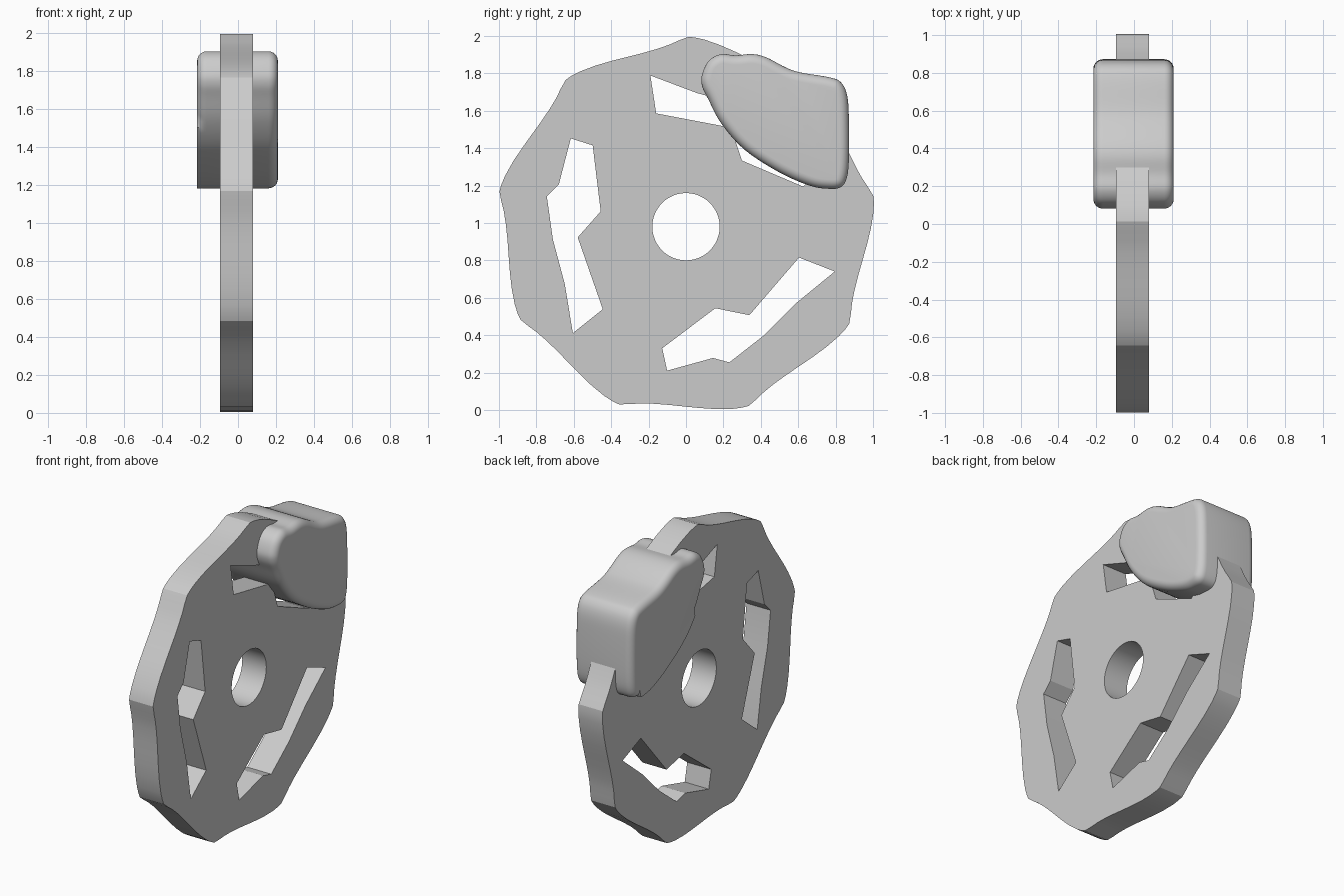
import bpy, bmesh
from math import sin, cos, pi, radians
from mathutils import Vector

cube = bpy.data.objects.get("Cube")
if cube:
    bpy.data.objects.remove(cube)

grey = bpy.data.materials.new("plain grey")
grey.use_nodes = True
grey.diffuse_color = (0.6, 0.6, 0.6, 1)
grey.node_tree.nodes["Principled BSDF"].inputs["Base Color"].default_value = (0.6, 0.6, 0.6, 1)

CENTRE = Vector((0, 0.98))          # wheel axis in (y, z)
X_LEFT, X_RIGHT = -0.095, 0.08      # disc thickness


def polar(radius, degrees):
    a = radians(degrees)
    return CENTRE + Vector((radius * cos(a), radius * sin(a)))


def smooth_loop(points, steps):
    """Closed Catmull-Rom curve through the points."""
    pts = [Vector(p) for p in points]
    out = []
    for i in range(len(pts)):
        a, b, c, d = (pts[(i + k - 1) % len(pts)] for k in range(4))
        for s in range(steps):
            t = s / steps
            out.append(0.5 * (2 * b + (c - a) * t + (2 * a - 5 * b + 4 * c - d) * t ** 2
                              + (3 * b - a - 3 * c + d) * t ** 3))
    return out


def finish(ob, angle):
    bpy.ops.object.select_all(action='DESELECT')
    ob.select_set(True)
    bpy.context.view_layer.objects.active = ob
    bpy.ops.object.shade_smooth_by_angle(angle=radians(angle))


# Disc: scalloped rim of nine lobes, centre bore, three jagged slots
lobe = [(0, 1.015), (3, 0.996), (6, 0.977), (10, 0.963), (15, 0.957), (20, 0.961),
        (25, 0.972), (30, 0.988), (35, 1.005), (38, 1.013)]
rim = [polar(r, 89.3 + 40 * n + a) for n in range(9) for a, r in lobe]
bore = [polar(0.18, i * 7.5) for i in range(48)]
slot = [(-.616, .472), (-.499, .435), (-.456, .082), (-.579, -.057), (-.445, -.441),
        (-.605, -.569), (-.648, -.307), (-.712, -.067), (-.744, .162), (-.68, .226)]
loops = [rim, bore]
for n in range(3):
    c, s = cos(n * 2 * pi / 3), sin(n * 2 * pi / 3)
    loops.append([CENTRE + Vector((y * c - z * s, y * s + z * c)) for y, z in slot])

curve = bpy.data.curves.new("disc outline", 'CURVE')
curve.dimensions = '2D'
curve.fill_mode = 'BOTH'
curve.extrude = (X_RIGHT - X_LEFT) / 2
for loop in loops:
    spline = curve.splines.new('POLY')
    spline.points.add(len(loop) - 1)
    for point, p in zip(spline.points, loop):
        point.co = (p.x, p.y, 0, 1)
    spline.use_cyclic_u = True
outline = bpy.data.objects.new("disc outline", curve)
bpy.context.collection.objects.link(outline)
bpy.context.view_layer.update()
mesh = bpy.data.meshes.new_from_object(outline.evaluated_get(bpy.context.evaluated_depsgraph_get()))
bpy.data.objects.remove(outline)

bm = bmesh.new()
bm.from_mesh(mesh)
bmesh.ops.remove_doubles(bm, verts=bm.verts, dist=0.0005)
for v in bm.verts:                  # stand the flat outline up on the x axis
    v.co = Vector((v.co.z + (X_LEFT + X_RIGHT) / 2, v.co.x, v.co.y))
bmesh.ops.recalc_face_normals(bm, faces=bm.faces)
bm.to_mesh(mesh)
bm.free()
mesh.materials.clear()
mesh.materials.append(grey)
disc = bpy.data.objects.new("brake_disc", mesh)
bpy.context.collection.objects.link(disc)
finish(disc, 20)

# Caliper: rounded block straddling the disc, listed anticlockwise
profile = [(.085, 1.79), (.087, 1.73), (.12, 1.66), (.19, 1.53), (.315, 1.39), (.5, 1.27),
           (.66, 1.2), (.76, 1.183), (.825, 1.19), (.858, 1.235), (.871, 1.34), (.871, 1.55),
           (.862, 1.68), (.83, 1.75), (.77, 1.778), (.61, 1.805), (.53, 1.833), (.43, 1.885),
           (.355, 1.903), (.265, 1.896), (.185, 1.902), (.12, 1.865)]
edge = smooth_loop(profile, 5)
N = len(edge)
inward = []
for i in range(N):
    t = (edge[(i + 1) % N] - edge[i - 1]).normalized()
    inward.append(Vector((-t.y, t.x)))

ROUND, STEPS = 0.05, 6
arc = [(ROUND * (1 - sin(k * pi / 2 / STEPS)), ROUND * (1 - cos(k * pi / 2 / STEPS)))
       for k in range(STEPS + 1)]   # (inset, depth from the end face), inner to outer
arc = [(inset, ROUND - ROUND * cos(k * pi / 2 / STEPS)) for k, (inset, _) in enumerate(arc)]
sections = [(-0.215 + d, inset) for inset, d in arc] + [(0.21 - d, inset) for inset, d in reversed(arc)]

bm = bmesh.new()
rings = []
for x, inset in sections:
    ring = []
    for p, n in zip(edge, inward):
        # the lower front edge on the right-hand end stays square
        square = x < 0 and p.y < 1.51 and p.x < 0.79
        q = p if square else p + n * inset
        ring.append(bm.verts.new((x, q.x, q.y)))
    rings.append(ring)
for a, b in zip(rings, rings[1:]):
    for i in range(N):
        j = (i + 1) % N
        bm.faces.new((a[i], a[j], b[j], b[i]))
bm.faces.new(rings[0])
bm.faces.new(rings[-1])
bmesh.ops.recalc_face_normals(bm, faces=bm.faces)
mesh = bpy.data.meshes.new("brake_caliper")
bm.to_mesh(mesh)
bm.free()
mesh.materials.append(grey)
caliper = bpy.data.objects.new("brake_caliper", mesh)
bpy.context.collection.objects.link(caliper)
finish(caliper, 35)
